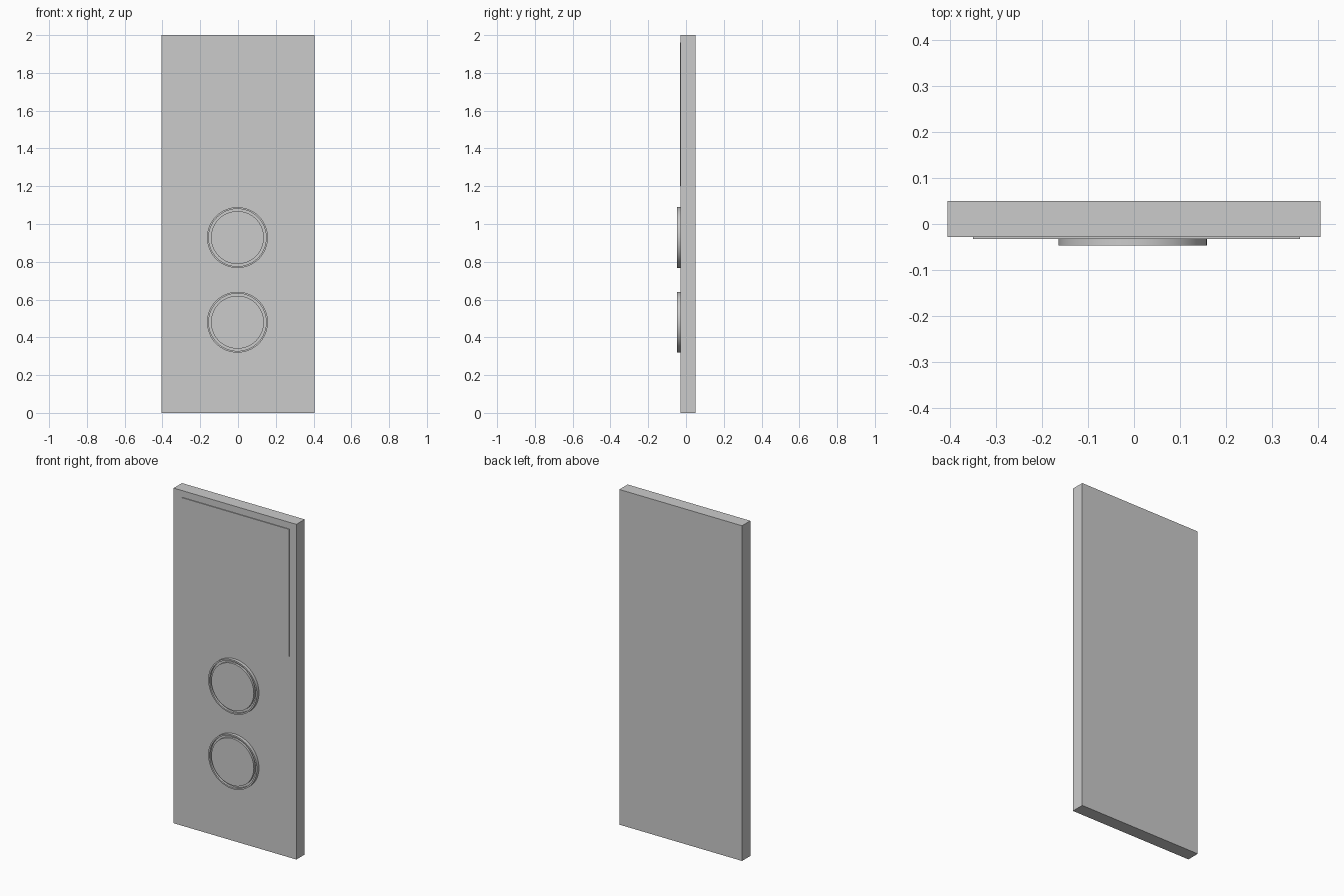
import bpy, bmesh, math

cube = bpy.data.objects.get("Cube")
if cube:
    bpy.data.objects.remove(cube, do_unlink=True)

grey = bpy.data.materials.new("plain grey")
grey.use_nodes = True
colour = (0.6, 0.6, 0.6, 1)
grey.diffuse_color = colour
grey.node_tree.nodes["Principled BSDF"].inputs["Base Color"].default_value = colour


def finish(name, bm):
    bmesh.ops.recalc_face_normals(bm, faces=bm.faces)
    mesh = bpy.data.meshes.new(name)
    bm.to_mesh(mesh)
    bm.free()
    mesh.materials.append(grey)
    obj = bpy.data.objects.new(name, mesh)
    bpy.context.collection.objects.link(obj)
    return obj


def box(name, low, high):
    bm = bmesh.new()
    bmesh.ops.create_cube(bm, size=1)
    for v in bm.verts:
        v.co = [(a + b) / 2 + c * (b - a) for a, b, c in zip(low, high, v.co)]
    return finish(name, bm)


def button(name, z):
    # Raised rim, narrow groove and round cap, turned about the y axis
    back, front, floor = -0.027, -0.047, -0.034
    profile = [(0, back), (0.161, back), (0.161, front), (0.152, front),
               (0.152, floor), (0.14, floor), (0.14, front), (0, front)]
    bm = bmesh.new()
    verts = [bm.verts.new((r, y, 0)) for r, y in profile]
    edges = [bm.edges.new(pair) for pair in zip(verts, verts[1:])]
    bmesh.ops.spin(bm, geom=verts + edges, axis=(0, 1, 0), cent=(0, 0, 0),
                   angle=math.tau, steps=64)
    bmesh.ops.remove_doubles(bm, verts=bm.verts, dist=0.0001)
    obj = finish(name, bm)
    obj.location = (-0.003, 0, z)
    bpy.ops.object.select_all(action='DESELECT')
    obj.select_set(True)
    bpy.context.view_layer.objects.active = obj
    bpy.ops.object.shade_smooth_by_angle(angle=math.radians(30))


# Wall panel with a thin display plate on the upper front
box("back_panel", (-0.405, -0.028, 0), (0.405, 0.05, 2))
box("display_plate", (-0.35, -0.033, 1.2), (0.36, -0.027, 1.96))

# Two round push buttons below the display
button("upper_button", 0.928)
button("lower_button", 0.48)
